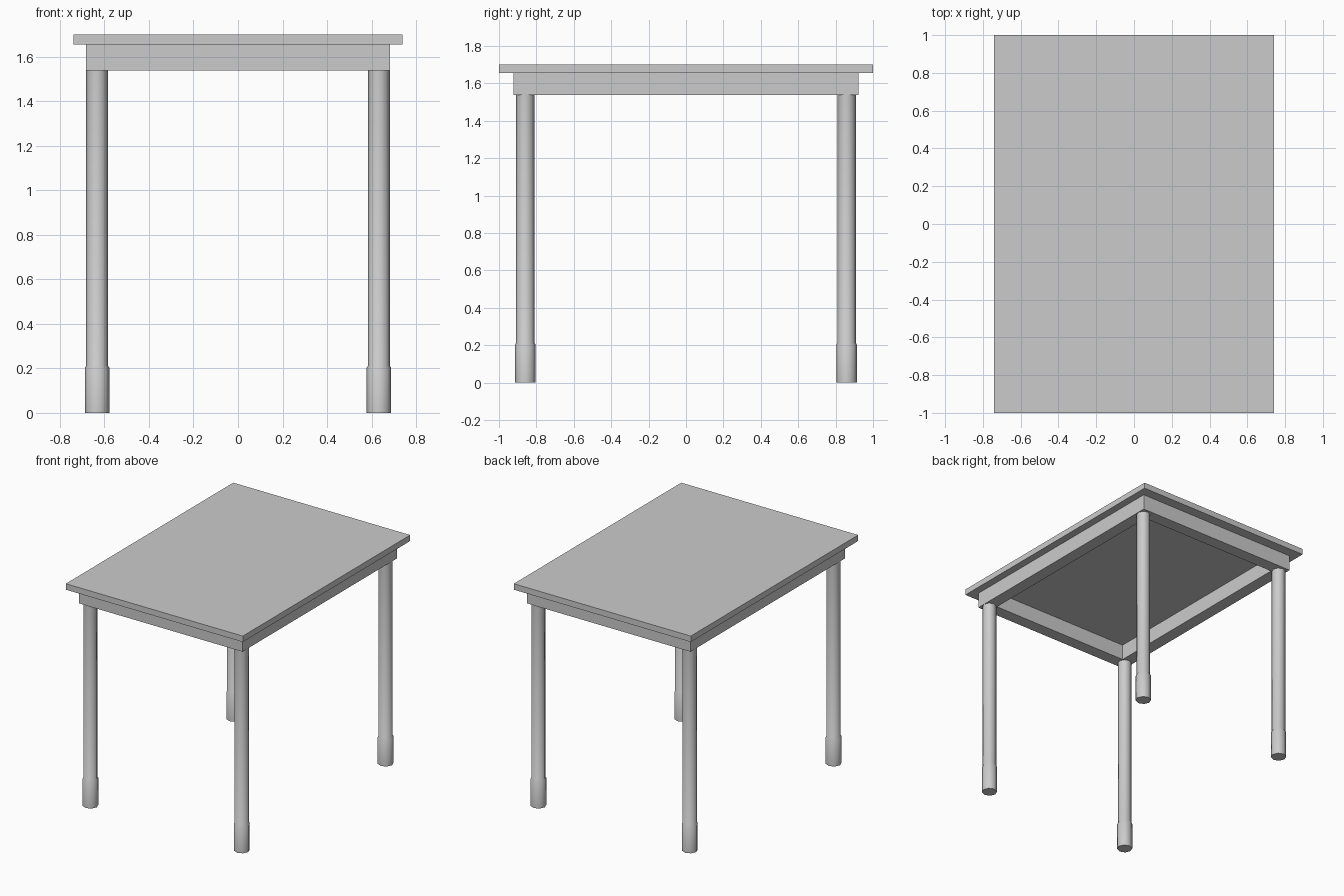
import bpy
import bmesh
from math import cos, sin, tau

if "Cube" in bpy.data.objects:
    bpy.data.objects.remove(bpy.data.objects["Cube"])


def box(name, x0, x1, y0, y1, z0, z1):
    bpy.ops.mesh.primitive_cube_add(
        size=1, location=((x0 + x1) / 2, (y0 + y1) / 2, (z0 + z1) / 2))
    ob = bpy.context.object
    ob.name = name
    ob.scale = (x1 - x0, y1 - y0, z1 - z0)
    bpy.ops.object.transform_apply(location=False, rotation=False, scale=True)
    return ob


def turned(name, x, y, profile, sides=8):
    """Closed lathe of (radius, z) points around a vertical axis."""
    bm = bmesh.new()
    rings = [[bm.verts.new((r * cos(tau * i / sides), r * sin(tau * i / sides), z))
              for i in range(sides)] for r, z in profile]
    for low, high in zip(rings, rings[1:]):
        for i in range(sides):
            j = (i + 1) % sides
            bm.faces.new((low[i], low[j], high[j], high[i]))
    bm.faces.new(rings[0][::-1])
    bm.faces.new(rings[-1])
    mesh = bpy.data.meshes.new(name)
    bm.to_mesh(mesh)
    bm.free()
    ob = bpy.data.objects.new(name, mesh)
    ob.location = (x, y, 0)
    bpy.context.collection.objects.link(ob)
    bpy.ops.object.select_all(action='DESELECT')
    ob.select_set(True)
    bpy.context.view_layer.objects.active = ob
    bpy.ops.object.shade_smooth_by_angle(angle=0.87)
    return ob


# Table top
box("table_top", -0.74, 0.74, -1, 1, 1.655, 1.70)

# Apron frame under the top: four rails, open in the middle
AX, AY, T = 0.683, 0.923, 0.095
Z0, Z1 = 1.537, 1.655
for side, s in (("left", -1), ("right", 1)):
    a, b = sorted((s * AX, s * (AX - T)))
    box(side + "_rail", a, b, -AY, AY, Z0, Z1)
for side, s in (("front", -1), ("back", 1)):
    a, b = sorted((s * AY, s * (AY - T)))
    box(side + "_rail", -AX + T, AX - T, a, b, Z0, Z1)

# Legs, each with a thicker foot sleeve chamfered at its top
LEG = [(0.055, 0), (0.055, 0.203), (0.049, 0.212), (0.049, Z0)]
for fb, sy in (("front", -1), ("back", 1)):
    for lr, sx in (("left", -1), ("right", 1)):
        turned(f"{fb}_{lr}_leg", sx * 0.633, sy * 0.859, LEG)
